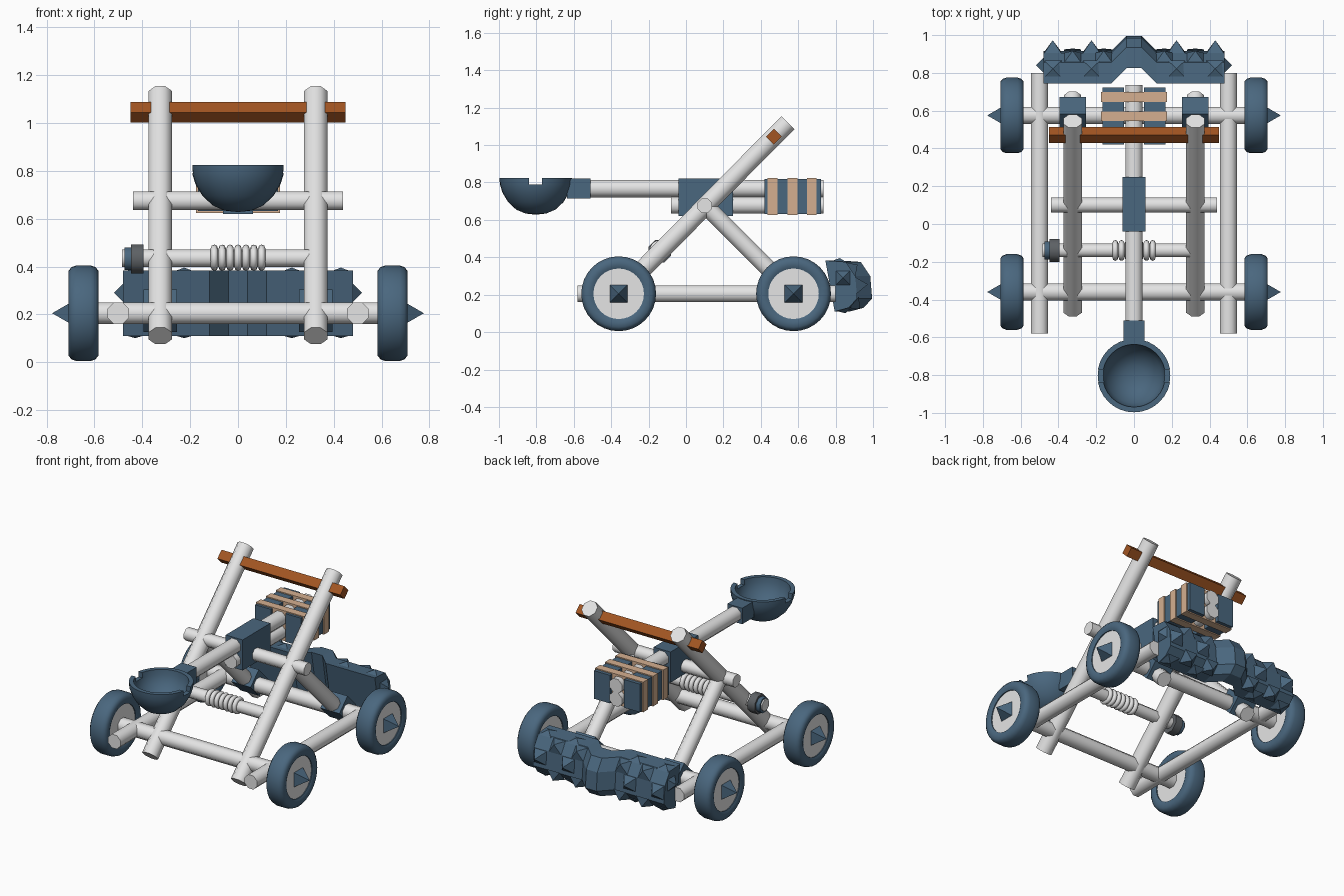
import bpy, bmesh, math
from mathutils import Vector, Matrix

if "Cube" in bpy.data.objects:
    bpy.data.objects.remove(bpy.data.objects["Cube"])


def material(name, rgb):
    m = bpy.data.materials.new(name)
    m.diffuse_color = (*rgb, 1)
    m.use_nodes = True
    m.node_tree.nodes["Principled BSDF"].inputs["Base Color"].default_value = m.diffuse_color
    return m


PALE = material("pale beam", (0.78, 0.78, 0.78))
BLUE = material("slate blue", (0.068, 0.135, 0.21))
RUST = material("rust orange", (0.36, 0.09, 0.016))
TAN = material("tan strap", (0.66, 0.43, 0.28))
GREY = material("dark grey", (0.11, 0.12, 0.13))


def finish(name, bm, mat, smooth=None):
    bmesh.ops.recalc_face_normals(bm, faces=bm.faces)
    me = bpy.data.meshes.new(name)
    bm.to_mesh(me)
    bm.free()
    ob = bpy.data.objects.new(name, me)
    bpy.context.collection.objects.link(ob)
    me.materials.append(mat)
    if smooth:
        bpy.ops.object.select_all(action='DESELECT')
        ob.select_set(True)
        bpy.context.view_layer.objects.active = ob
        bpy.ops.object.shade_smooth_by_angle(angle=math.radians(smooth))
    return ob


def beam(name, a, b, r, mat=PALE, sides=8, smooth=50, turn=None):
    """Prism between two points; r is the distance to its flat sides."""
    a, b = Vector(a), Vector(b)
    d = b - a
    bm = bmesh.new()
    rad = r / math.cos(math.pi / sides)
    bmesh.ops.create_cone(bm, cap_ends=True, segments=sides, radius1=rad, radius2=rad, depth=d.length)
    turn = math.pi / sides if turn is None else turn
    bm.transform(Matrix.Translation((a + b) / 2) @ d.to_track_quat('Z', 'Y').to_matrix().to_4x4()
                 @ Matrix.Rotation(turn, 4, 'Z'))
    return finish(name, bm, mat, smooth)


def box(name, lo, hi, mat, rot_x=0):
    lo, hi = Vector(lo), Vector(hi)
    bm = bmesh.new()
    bmesh.ops.create_cube(bm, size=1)
    bm.transform(Matrix.Translation((lo + hi) / 2) @ Matrix.Rotation(rot_x, 4, 'X')
                 @ Matrix.Diagonal((*(hi - lo), 1)))
    return finish(name, bm, mat)


def lathe(name, profile, matrix, mat, closed=False, segs=32, smooth=40):
    """Spin (radius, height) points about local z."""
    bm = bmesh.new()
    vs = [bm.verts.new((r, 0, h)) for r, h in profile]
    edges = [bm.edges.new(p) for p in zip(vs, vs[1:])]
    if closed:
        edges.append(bm.edges.new((vs[-1], vs[0])))
    bmesh.ops.spin(bm, geom=vs + edges, cent=(0, 0, 0), axis=(0, 0, 1),
                   angle=math.tau, steps=segs, use_duplicate=False)
    bmesh.ops.remove_doubles(bm, verts=bm.verts, dist=1e-4)
    bm.transform(matrix)
    return finish(name, bm, mat, smooth)


def spike(name, base, normal, half, height, mat=BLUE):
    """Square pyramid standing on a surface point."""
    n = Vector(normal).normalized()
    bm = bmesh.new()
    bmesh.ops.create_cone(bm, cap_ends=True, segments=4, radius1=half * math.sqrt(2), radius2=0, depth=height)
    bm.transform(Matrix.Translation(Vector(base) + n * height / 2)
                 @ n.to_track_quat('Z', 'Y').to_matrix().to_4x4() @ Matrix.Rotation(math.pi / 4, 4, 'Z'))
    return finish(name, bm, mat)


AXLES = {"front": -0.36, "rear": 0.575}
ZW = 0.205

# Chassis, sloping uprights and rear struts
for s, side in ((-1, "left"), (1, "right")):
    beam(f"{side}_rail", (s * .5, -.58, ZW), (s * .5, .8, ZW), .045)
    beam(f"{side}_upright", (s * .325, -.455, .11), (s * .325, .545, 1.12), .049)
    beam(f"{side}_rear_strut", (s * .325, .1, .68), (s * .325, .67, .11), .045)
    box(f"{side}_strut_collar", (s * .325 - .07, .525, .15), (s * .325 + .07, .645, .28), BLUE, math.pi / 4)

# Axles and wheels
tyre = [(.135, -.055), (.15, -.062), (.178, -.062), (.193, -.05), (.2, -.03),
        (.2, .03), (.193, .05), (.178, .062), (.15, .062), (.135, .055)]
for end, y in AXLES.items():
    beam(f"{end}_axle", (-.62, y, ZW), (.62, y, ZW), .045)
    for s, side in ((-1, "left"), (1, "right")):
        m = Matrix.Translation((s * .646, y, ZW)) @ Matrix.Rotation(math.pi / 2, 4, 'Y')
        lathe(f"{end}_{side}_tyre", tyre, m, BLUE, closed=True)
        beam(f"{end}_{side}_hub", (s * .597, y, ZW), (s * .695, y, ZW), .14, PALE, 32)
        spike(f"{end}_{side}_hub_spike", (s * .694, y, ZW), (s, 0, 0), .048, .083)

# Crossbars
beam("stop_bar", (-.45, .47, 1.045), (.45, .47, 1.045), .03, RUST, 4, None, 0)
beam("pivot_bar", (-.44, .1, .675), (.44, .1, .675), .039)

# Winch with rope coil and ratchet
beam("winch_bar", (-.485, -.14, .435), (.3, -.14, .435), .036)
for i in range(7):
    ring = [(.04 + .015 * math.cos(a), .015 * math.sin(a)) for a in (k * math.tau / 8 for k in range(8))]
    m = Matrix.Translation((-.099 + i * .033, -.14, .437)) @ Matrix.Rotation(math.pi / 2, 4, 'Y')
    lathe(f"rope_coil_{i + 1}", ring, m, PALE, closed=True, segs=20, smooth=60)
beam("ratchet_wheel", (-.448, -.14, .432), (-.395, -.14, .432), .06, GREY)
beam("ratchet_cap", (-.475, -.14, .432), (-.448, -.14, .432), .047, BLUE)

# Throwing arm, its sleeves and lower bar
beam("throwing_arm", (0, -.62, .767), (0, .735, .767), .046)
beam("lower_arm_bar", (0, -.08, .678), (0, .735, .678), .045)
box("pivot_sleeve", (-.062, -.04, .62), (.062, .25, .822), BLUE)
box("bucket_sleeve", (-.055, -.635, .714), (.055, -.51, .82), BLUE)

# Counterweight blocks held by straps
for s, side in ((-1, "left"), (1, "right")):
    box(f"{side}_weight", (s * .11 - .058, .42, .632), (s * .11 + .058, .722, .818), BLUE)
for i, y in enumerate((.463, .57, .673)):
    box(f"weight_strap_{i + 1}", (-.176, y - .026, .625), (.176, y + .026, .825), TAN)

# Bucket with two notches in the rim
bowl = [(0, .628), (.055, .634), (.105, .655), (.148, .695), (.178, .745), (.192, .79), (.194, .825),
        (.166, .825), (.163, .79), (.145, .74), (.1, .69), (.055, .667), (0, .66)]
bucket = lathe("bucket", bowl, Matrix.Translation((0, -.803, 0)), BLUE, smooth=35)
cutter = box("notch_cutter", (-.3, -.84, .79), (.3, -.77, .9), BLUE)
cut = bucket.modifiers.new("notches", 'BOOLEAN')
cut.operation, cut.object, cut.solver = 'DIFFERENCE', cutter, 'EXACT'
bpy.context.view_layer.objects.active = bucket
bpy.ops.object.modifier_apply(modifier=cut.name)
bpy.data.objects.remove(cutter)

# Rear bumper: one section swept across x with a bulge in the middle
section = [(.745, .383), (.855, .375), (.905, .3), (.915, .18), (.87, .13), (.795, .11)]
bm = bmesh.new()
rows = []
for x, push in ((-.48, 0), (-.12, 0), (-.04, .08), (.04, .08), (.12, 0), (.48, 0)):
    rows.append([bm.verts.new((x, y + push, z)) for y, z in section])
for a, b in zip(rows, rows[1:]):
    for i in range(6):
        j = (i + 1) % 6
        bm.faces.new((a[i], a[j], b[j], b[i]))
bm.faces.new(rows[0])
bm.faces.new(rows[-1])
finish("rear_bumper", bm, BLUE)

# Bumper spikes, staggered over the section's outer faces
faces = [((.82, .374), (.1, 1), .022, (.225, .43)),
         ((.88, .335), (.8, .55), .045, (.16, .325)),
         ((.908, .25), (1, .08), .065, (.225, .43)),
         ((.895, .155), (.75, -.65), .045, (.16, .325)),
         ((.845, .125), (.26, -1), .025, (.225, .43))]
for k, ((y, z), (ny, nz), h, xs) in enumerate(faces):
    for x in xs:
        for s, side in ((-1, "left"), (1, "right")):
            spike(f"{side}_bumper_spike_{k + 1}_{xs.index(x) + 1}", (s * x, y, z), (0, ny, nz), .045, h)
for s, side in ((-1, "left"), (1, "right")):
    spike(f"{side}_bumper_end_spike", (s * .478, .84, .29), (s, 0, 0), .04, .04)
